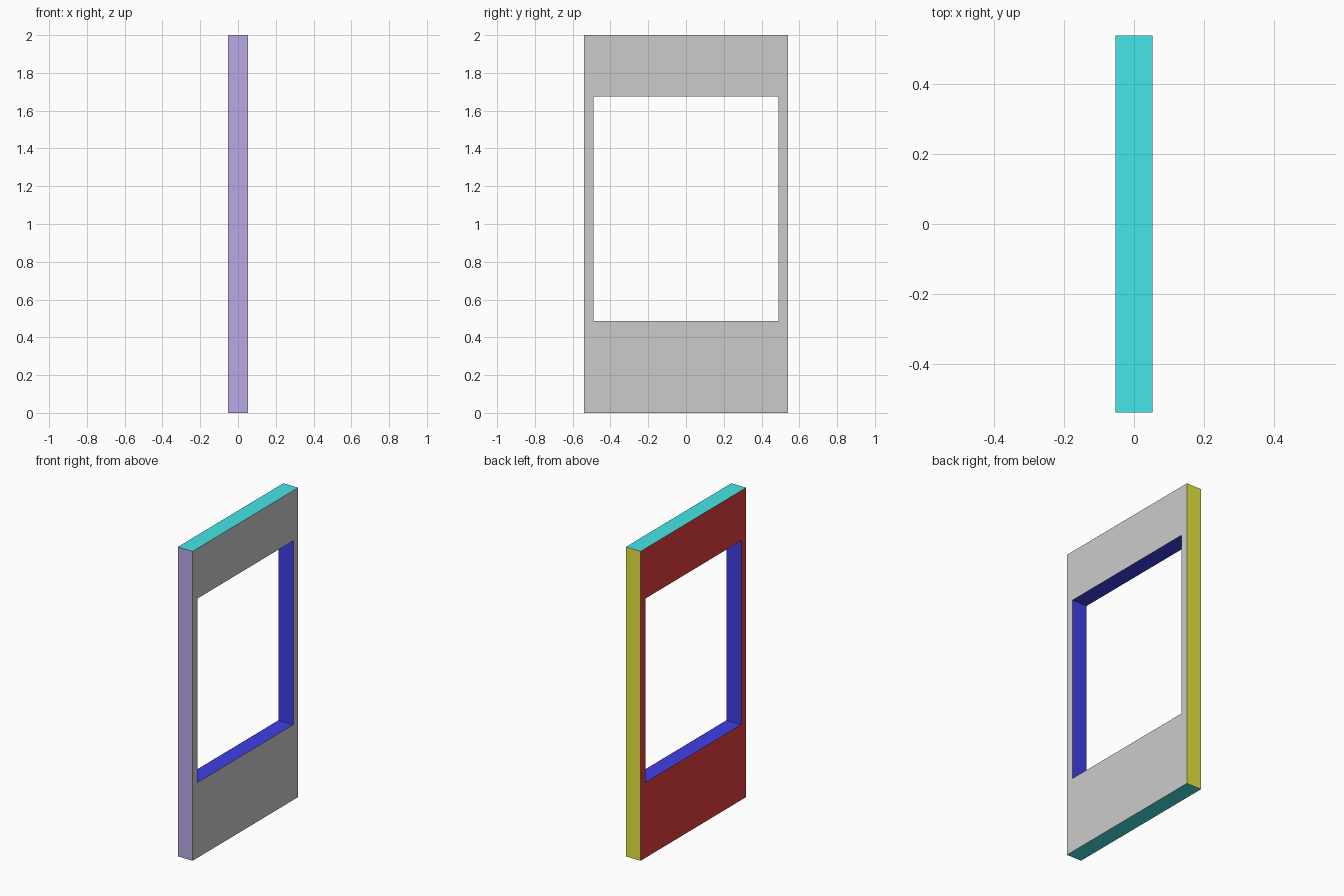
import bpy
import bmesh

if "Cube" in bpy.data.objects:
    bpy.data.objects.remove(bpy.data.objects["Cube"])

# Overall panel and opening sizes
HALF_X, HALF_Y, HEIGHT = 0.053, 0.539, 2.0
OPEN_Y, OPEN_BOTTOM, OPEN_TOP = 0.489, 0.487, 1.676

COLOURS = {
    "right_grey": (0.59, 0.59, 0.59),
    "left_red": (0.79, 0.05, 0.05),
    "front_purple": (0.49, 0.40, 0.78),
    "back_yellow": (0.79, 0.79, 0.05),
    "cap_cyan": (0.06, 0.79, 0.80),
    "opening_blue": (0.05, 0.05, 0.79),
}
SLOT = {name: i for i, name in enumerate(COLOURS)}

bm = bmesh.new()


def rect_loop(x, half_y, z0, z1):
    """Rectangle in the yz plane: front-bottom, back-bottom, back-top, front-top."""
    return [bm.verts.new((x, y, z)) for y, z in
            ((-half_y, z0), (half_y, z0), (half_y, z1), (-half_y, z1))]


def bridge(a, b, colours):
    """Join two rectangle loops with four coloured quads."""
    for i, colour in enumerate(colours):
        j = (i + 1) % 4
        bm.faces.new((a[i], a[j], b[j], b[i])).material_index = SLOT[colour]


outer_l, outer_r = (rect_loop(x, HALF_Y, 0, HEIGHT) for x in (-HALF_X, HALF_X))
inner_l, inner_r = (rect_loop(x, OPEN_Y, OPEN_BOTTOM, OPEN_TOP) for x in (-HALF_X, HALF_X))

# Broad faces, outer edges and opening reveal
bridge(outer_r, inner_r, ["right_grey"] * 4)
bridge(inner_l, outer_l, ["left_red"] * 4)
bridge(outer_l, outer_r, ["cap_cyan", "back_yellow", "cap_cyan", "front_purple"])
bridge(inner_r, inner_l, ["opening_blue"] * 4)
bmesh.ops.recalc_face_normals(bm, faces=bm.faces)

mesh = bpy.data.meshes.new("window_panel")
bm.to_mesh(mesh)
bm.free()
for name, rgb in COLOURS.items():
    mat = bpy.data.materials.new(name)
    mat.diffuse_color = (*rgb, 1)
    mat.use_nodes = True
    mat.node_tree.nodes["Principled BSDF"].inputs["Base Color"].default_value = mat.diffuse_color
    mesh.materials.append(mat)
bpy.context.collection.objects.link(bpy.data.objects.new("window_panel", mesh))
